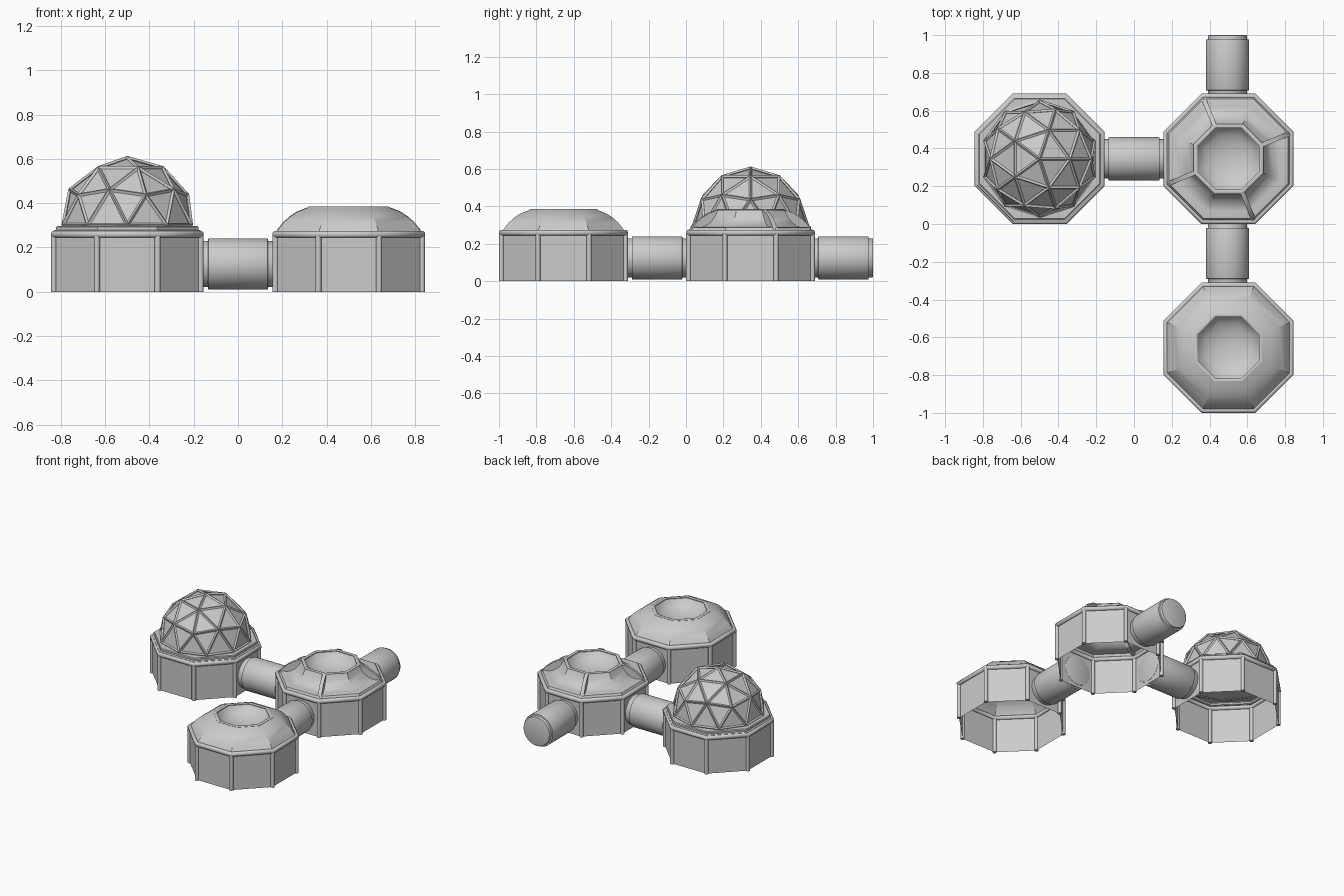
import bpy, bmesh, math
from mathutils import Vector, Matrix

if "Cube" in bpy.data.objects:
    bpy.data.objects.remove(bpy.data.objects["Cube"])

C8 = math.cos(math.pi / 8)


def finish(bm, name, smooth=None):
    bmesh.ops.recalc_face_normals(bm, faces=bm.faces)
    me = bpy.data.meshes.new(name)
    bm.to_mesh(me)
    bm.free()
    ob = bpy.data.objects.new(name, me)
    bpy.context.collection.objects.link(ob)
    if smooth:
        bpy.ops.object.select_all(action='DESELECT')
        ob.select_set(True)
        bpy.context.view_layer.objects.active = ob
        bpy.ops.object.shade_smooth_by_angle(angle=math.radians(smooth))
    return ob


def corner(a, z, k):
    t = math.pi / 8 + k * math.pi / 4
    return Vector((a / C8 * math.cos(t), a / C8 * math.sin(t), z))


def octagon_loft(name, centre, profile, closed=False, smooth=None):
    """Sweep (flat-to-centre distance, height) points around an octagon."""
    bm = bmesh.new()
    rings = []
    for a, z in profile:
        n = 8 if a > 0 else 1
        rings.append([bm.verts.new(corner(a, z, k) + centre) for k in range(n)])
    pairs = list(zip(rings, rings[1:]))
    if closed:
        pairs.append((rings[-1], rings[0]))
    for r, s in pairs:
        for k in range(8):
            j = (k + 1) % 8
            if len(s) == 1:
                bm.faces.new((r[k], r[j], s[0]))
            else:
                bm.faces.new((r[k], r[j], s[j], s[k]))
    return finish(bm, name, smooth)


def octagon_ring(name, centre, a, z, ra, rz):
    """Rounded trim running around an octagon."""
    prof = [(a + ra * math.cos(i * math.pi / 4 + math.pi / 8) / C8,
             z + rz * math.sin(i * math.pi / 4 + math.pi / 8) / C8) for i in range(8)]
    return octagon_loft(name, centre, prof, closed=True, smooth=50)


def module_base(name, centre):
    # open-bottomed wall shell
    octagon_loft(name + "_walls", centre, [(0.33, 0), (0.33, 0.262)])
    octagon_ring(name + "_ledge", centre, 0.332, 0.259, 0.013, 0.015)
    # round posts on the eight corners
    bm = bmesh.new()
    for k in range(8):
        p = corner(0.331, 0.126, k) + centre
        bmesh.ops.create_cone(bm, cap_ends=True, segments=12, radius1=0.0135,
                              radius2=0.0135, depth=0.252,
                              matrix=Matrix.Translation(p))
    finish(bm, name + "_posts", 40)


def tunnel(name, start, end):
    # slim inner pipe with a wider sleeve around it
    s, e = Vector(start), Vector(end)
    d = (e - s).normalized()
    rot = d.to_track_quat('Z', 'Y').to_matrix().to_4x4()
    mid = (s + e) / 2
    for part, r, length, m in (("pipe", 0.104, (e - s).length, mid),
                               ("sleeve", 0.115, 0.27, None)):
        if m is None:
            m = mid if abs(end[1] - 1.0) > 1e-4 else Vector((end[0], 0.842, end[2]))
        bm = bmesh.new()
        bmesh.ops.create_cone(bm, cap_ends=True, segments=48, radius1=r, radius2=r,
                              depth=length, matrix=Matrix.Translation(m) @ rot)
        rim = [ed for ed in bm.edges if any(len(f.verts) > 4 for f in ed.link_faces)]
        bmesh.ops.bevel(bm, geom=rim, offset=0.004, segments=2, profile=0.5,
                        affect='EDGES')
        finish(bm, name + "_" + part, 40)


dome_c = Vector((-0.5, 0.345, 0))
hub_c = Vector((0.5, 0.345, 0))
bowl_c = Vector((0.5, -0.655, 0))

for nm, c in (("dome_module", dome_c), ("hub_module", hub_c), ("bowl_module", bowl_c)):
    module_base(nm, c)

# stepped deck under the geodesic dome
octagon_loft("dome_deck", dome_c, [(0.333, 0.265), (0.332, 0.276), (0.322, 0.28),
                                   (0.322, 0.292), (0.317, 0.297), (0, 0.297)])


# geodesic dome: flat panels plus raised struts
def half_ball(name, r):
    bm = bmesh.new()
    bmesh.ops.create_icosphere(bm, subdivisions=2, radius=r)
    bmesh.ops.delete(bm, geom=[v for v in bm.verts if v.co.z < -0.01], context='VERTS')
    bmesh.ops.translate(bm, verts=bm.verts, vec=dome_c + Vector((0, 0, 0.301)))
    return finish(bm, name)


half_ball("dome_panels", 0.299)
struts = half_ball("dome_struts", 0.304)
w = struts.modifiers.new("struts", 'WIREFRAME')
w.thickness = 0.017
w.use_boundary = True
w.use_even_offset = True

# curved roof with a sunken bowl
arc = [(0.326, 0.268), (0.314, 0.287), (0.292, 0.314), (0.262, 0.341),
       (0.228, 0.363), (0.182, 0.381)]
bowl = [(0.166, 0.379), (0.15, 0.353), (0.125, 0.333), (0.09, 0.316),
        (0.05, 0.306), (0, 0.302)]
octagon_loft("bowl_roof", bowl_c, arc, smooth=28)
octagon_loft("bowl_recess", bowl_c, bowl, smooth=50)
octagon_ring("bowl_rim", bowl_c, 0.174, 0.379, 0.011, 0.006)

# hub roof: scooped panels between four ribs, same bowl on top
scoop = [(0.326, 0.268), (0.316, 0.287), (0.303, 0.29), (0.275, 0.287),
         (0.248, 0.296), (0.222, 0.315), (0.2, 0.343), (0.184, 0.376)]
octagon_loft("hub_roof", hub_c, scoop, smooth=28)
octagon_loft("hub_recess", hub_c, bowl, smooth=50)
octagon_ring("hub_rim", hub_c, 0.174, 0.379, 0.011, 0.006)
bm = bmesh.new()
outline = arc + [(0.182, 0.345), (0.24, 0.285)]
for k in (0, 2, 4, 6):
    t = math.pi / 8 + k * math.pi / 4
    side = Vector((-math.sin(t), math.cos(t), 0)) * 0.012
    a, b = [[bm.verts.new(corner(r, z, k) + hub_c + side * s) for r, z in outline]
            for s in (-1, 1)]
    bm.faces.new(a)
    bm.faces.new(b)
    for i in range(len(a)):
        j = (i + 1) % len(a)
        bm.faces.new((a[i], a[j], b[j], b[i]))
finish(bm, "hub_ribs", 30)

# connecting tunnels and the open-ended stub at the back
tunnel("side_tunnel", (-0.172, 0.345, 0.125), (0.172, 0.345, 0.125))
tunnel("front_tunnel", (0.495, -0.327, 0.125), (0.495, 0.017, 0.125))
tunnel("back_tunnel", (0.495, 0.673, 0.125), (0.495, 1.0, 0.125))
